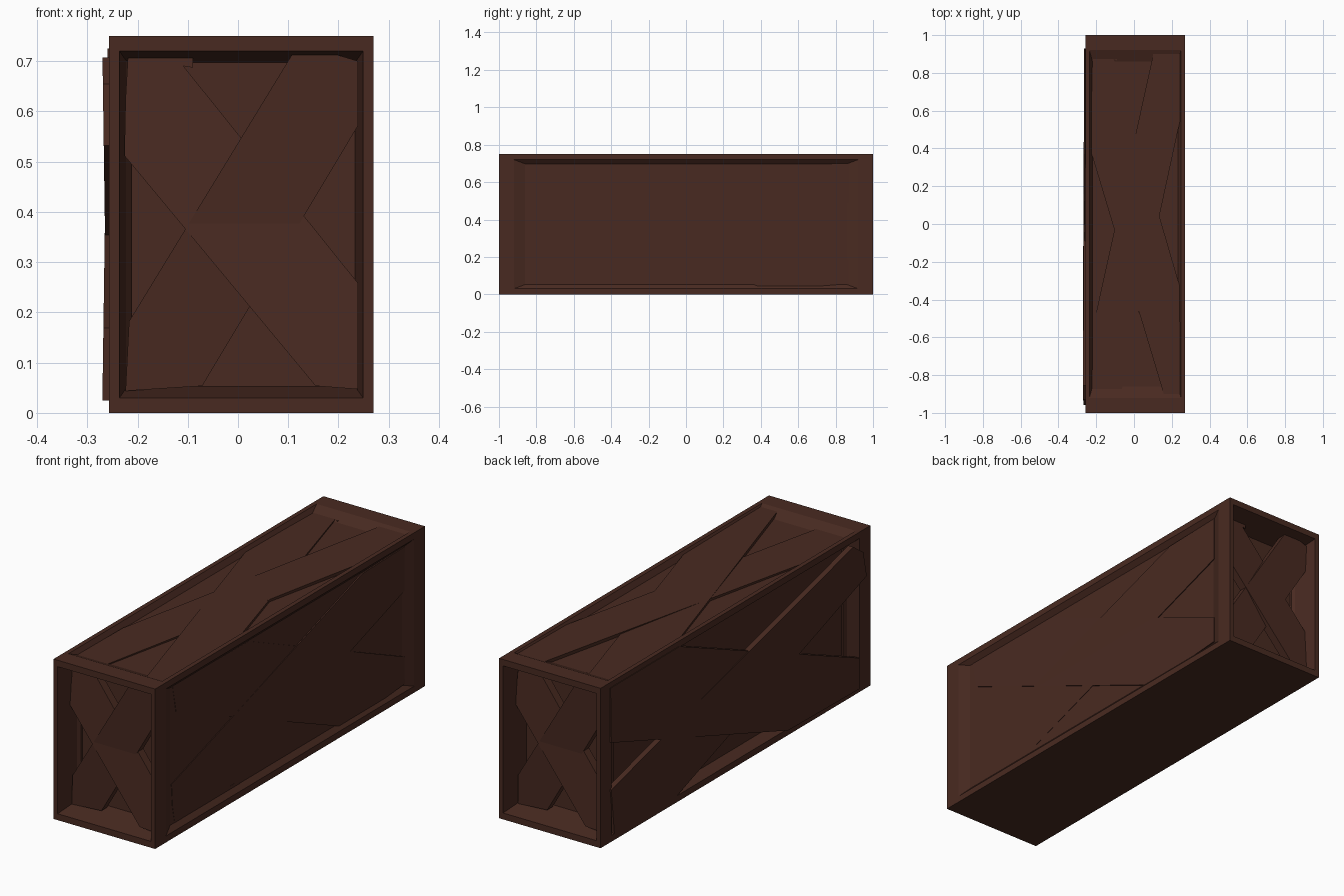
import bpy, bmesh
from mathutils import Vector

if "Cube" in bpy.data.objects:
    bpy.data.objects.remove(bpy.data.objects["Cube"])

brown = bpy.data.materials.new("dark_brown_wood")
brown.diffuse_color = (0.066, 0.023, 0.015, 1)
brown.use_nodes = True
brown.node_tree.nodes["Principled BSDF"].inputs["Base Color"].default_value = brown.diffuse_color

HALF = Vector((0.2635, 1.0, 0.375))
CENTRE = Vector((0.0065, 0, 0.375))


def finish(bm, name):
    bmesh.ops.recalc_face_normals(bm, faces=bm.faces[:])
    me = bpy.data.meshes.new(name)
    bm.to_mesh(me)
    bm.free()
    me.materials.append(brown)
    ob = bpy.data.objects.new(name, me)
    bpy.context.collection.objects.link(ob)
    return ob


# Crate body: every face but the bottom has a frame, sloped edge and sunken panel
bm = bmesh.new()
bmesh.ops.create_cube(bm, size=2)
bm.normal_update()
sides = [f for f in bm.faces if f.normal.z > -0.5]
for width in (0.08, 0.06):
    bmesh.ops.inset_individual(bm, faces=sides, thickness=width, use_even_offset=True)
for f in sides:
    n = f.normal.copy()
    if abs(n.y) > 0.5:
        depth = 0.15
    elif n.z > 0.5:
        depth = 0.025 / HALF.z
    else:
        depth = (0.02 if n.x > 0 else 0.045) / HALF.x
    for v in f.verts:
        v.co -= n * depth
for v in bm.verts:
    v.co = Vector(a * b for a, b in zip(v.co, HALF)) + CENTRE
finish(bm, "crate_body")

# Rough plank outlines, in units of half the opening
FALLING = [(-.98, .41), (-.97, .75), (-.95, 1), (-.4, 1.01), (-.4, .94),
           (-.48, .95), (1, -.36), (1, -1), (.64, -.98)]
RISING = [(-.94, -.59), (.45, 1.03), (.81, 1.02), (1, .98), (1, .59),
          (-.32, -.98), (-.97, -1.01)]
# Narrower pair on the open left side
LEFT_FALLING = [(-1, .27), (-1, 1), (-.45, 1), (.97, -.59), (.97, -1), (.4, -.98)]
LEFT_RISING = [(-1, -.36), (.92, .95), (1, .8), (1.03, .45), (-.47, -.98), (-.97, -.98)]


def plank(name, outline, origin, u, v, n, tilt, thick):
    """Tilted board; u and v carry the half sizes, n points outward."""
    origin, u, v, n = map(Vector, (origin, u, v, n))
    bm = bmesh.new()
    front = [bm.verts.new(origin + u * a + v * b + n * (tilt * b)) for a, b in outline]
    back = [bm.verts.new(p.co - n * thick) for p in front]
    bm.faces.new(front)
    bm.faces.new(back[::-1])
    k = len(front)
    for i in range(k):
        j = (i + 1) % k
        bm.faces.new((front[i], back[i], back[j], front[j]))
    finish(bm, name)


# Crossed planks: side, origin, u, v, outward, tilt, thickness
CROSSES = [
    ("front", (.004, -.93, .377), (.235, 0, 0), (0, 0, .33), (0, -1, 0), .02, .04),
    ("back", (.008, .93, .377), (-.235, 0, 0), (0, 0, .33), (0, 1, 0), .02, .04),
    ("top", (.006, 0, .736), (.237, 0, 0), (0, .92, 0), (0, 0, 1), .006, .015),
    ("right", (.2535, 0, .375), (0, .87, 0), (0, 0, -.325), (1, 0, 0), .003, .012),
    ("left", (-.265, 0, .375), (0, -.93, 0), (0, 0, .35), (-1, 0, 0), .005, .026),
]
for side, o, u, v, n, tilt, thick in CROSSES:
    left = side == "left"
    plank(side + "_falling_plank", LEFT_FALLING if left else FALLING, o, u, v, n, -tilt, thick)
    plank(side + "_rising_plank", LEFT_RISING if left else RISING, o, u, v, n, tilt, thick)
